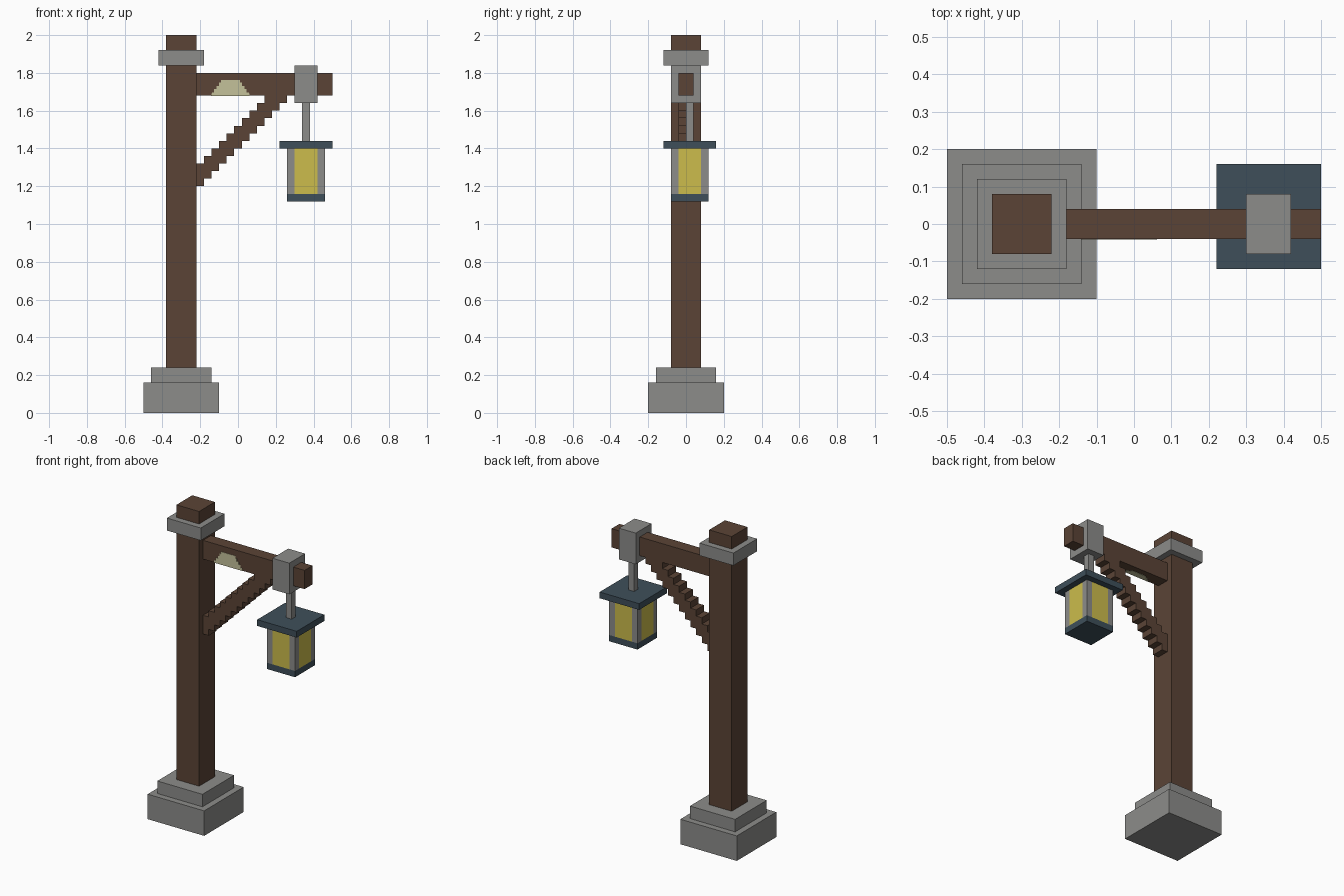
import bpy
import bmesh

if "Cube" in bpy.data.objects:
    bpy.data.objects.remove(bpy.data.objects["Cube"], do_unlink=True)

U = 0.04  # block size of the whole design


def material(name, rgb):
    linear = [((c / 255 + 0.055) / 1.055) ** 2.4 for c in rgb] + [1.0]
    m = bpy.data.materials.new(name)
    m.use_nodes = True
    m.diffuse_color = linear
    m.node_tree.nodes["Principled BSDF"].inputs["Base Color"].default_value = linear
    return m


wood = material("dark wood", (91, 68, 54))
stone = material("grey stone", (140, 140, 138))
slate = material("blue slate", (62, 79, 90))
glass = material("yellow glass", (204, 188, 76))
cream = material("pale cream", (196, 193, 154))


def finish(name, bm, mat):
    bmesh.ops.recalc_face_normals(bm, faces=bm.faces)
    mesh = bpy.data.meshes.new(name)
    bm.to_mesh(mesh)
    bm.free()
    mesh.materials.append(mat)
    obj = bpy.data.objects.new(name, mesh)
    bpy.context.collection.objects.link(obj)
    return obj


def box(name, mat, x, y, z):
    """Box spanning the given (low, high) ranges."""
    bm = bmesh.new()
    bmesh.ops.create_cube(bm, size=1)
    for v in bm.verts:
        for axis, (low, high) in enumerate((x, y, z)):
            v.co[axis] = high if v.co[axis] > 0 else low
    return finish(name, bm, mat)


def prism(name, mat, points, offset):
    """Extrude a flat outline by an offset vector."""
    bm = bmesh.new()
    face = bm.faces.new([bm.verts.new(p) for p in points])
    ext = bmesh.ops.extrude_face_region(bm, geom=[face])
    moved = [g for g in ext["geom"] if isinstance(g, bmesh.types.BMVert)]
    bmesh.ops.translate(bm, verts=moved, vec=offset)
    return finish(name, bm, mat)


def around(centre, half):
    return (centre - half, centre + half)


# Post with stepped stone foot and collar
POST = -0.3
for name, mat, half, z in (
    ("foot_lower", stone, 0.20, (0, 0.16)),
    ("foot_upper", stone, 0.16, (0.16, 0.24)),
    ("post", wood, 0.08, (0.24, 2.0)),
    ("collar", stone, 0.12, (1.84, 1.92)),
):
    box(name, mat, around(POST, half), around(0, half), z)

# Arm and the stone clamp near its end
box("arm", wood, (-0.22, 0.5), (-U, U), (1.68, 1.8))
box("clamp", stone, (0.3, 0.42), (-0.08, 0.08), (1.64, 1.84))

# Staircase brace: one outline, stepping up to the arm
STEPS = 12
lower, upper = [], []
for i in range(STEPS):
    x = -0.22 + U * i
    z = 1.2 + U * i
    lower += [(x, z), (x + U, z)]
    if i < STEPS - 3:
        upper += [(x, z + 3 * U), (x + U, z + 3 * U)]
upper += [(0.14, 1.68), (0.26, 1.68)]
outline = lower + upper[::-1]
prism("brace", wood, [(x, -U, z) for x, z in outline], (0, 2 * U, 0))

# Pale worn patch on the front and underside of the arm
half_patch = [(0.102, 0), (0.098, 0.016), (0.086, 0.016), (0.086, 0.034),
              (0.074, 0.034), (0.074, 0.05), (0.06, 0.05), (0.06, 0.068),
              (0.05, 0.068), (0.05, 0.082)]
patch = half_patch + [(-x, h) for x, h in reversed(half_patch)]
T = 0.002
prism("patch_front", cream, [(x - U, -U, 1.68 + h) for x, h in patch], (0, -T, 0))
prism("patch_under", cream, [(x - U, h / 2 - U, 1.68) for x, h in patch], (0, 0, -T))

# Hanging lantern
LX, LY = 0.36, 0.02
box("hanger_rod", stone, around(LX, U / 2), around(LY, U / 2), (1.44, 1.64))
box("lantern_roof", slate, around(LX, 0.14), around(LY, 0.14), (1.4, 1.44))
box("lantern_floor", slate, around(LX, 0.1), around(LY, 0.1), (1.12, 1.16))
BODY = (1.16, 1.4)
box("glass_front_back", glass, around(LX, 0.06), around(LY, 0.1), BODY)
box("glass_sides", glass, around(LX, 0.1), around(LY, 0.06), BODY)
for sx, side in ((-1, "right"), (1, "left")):
    for sy, end in ((-1, "front"), (1, "back")):
        box(f"lantern_corner_{end}_{side}", stone,
            around(LX + sx * 0.08, U / 2), around(LY + sy * 0.08, U / 2), BODY)
